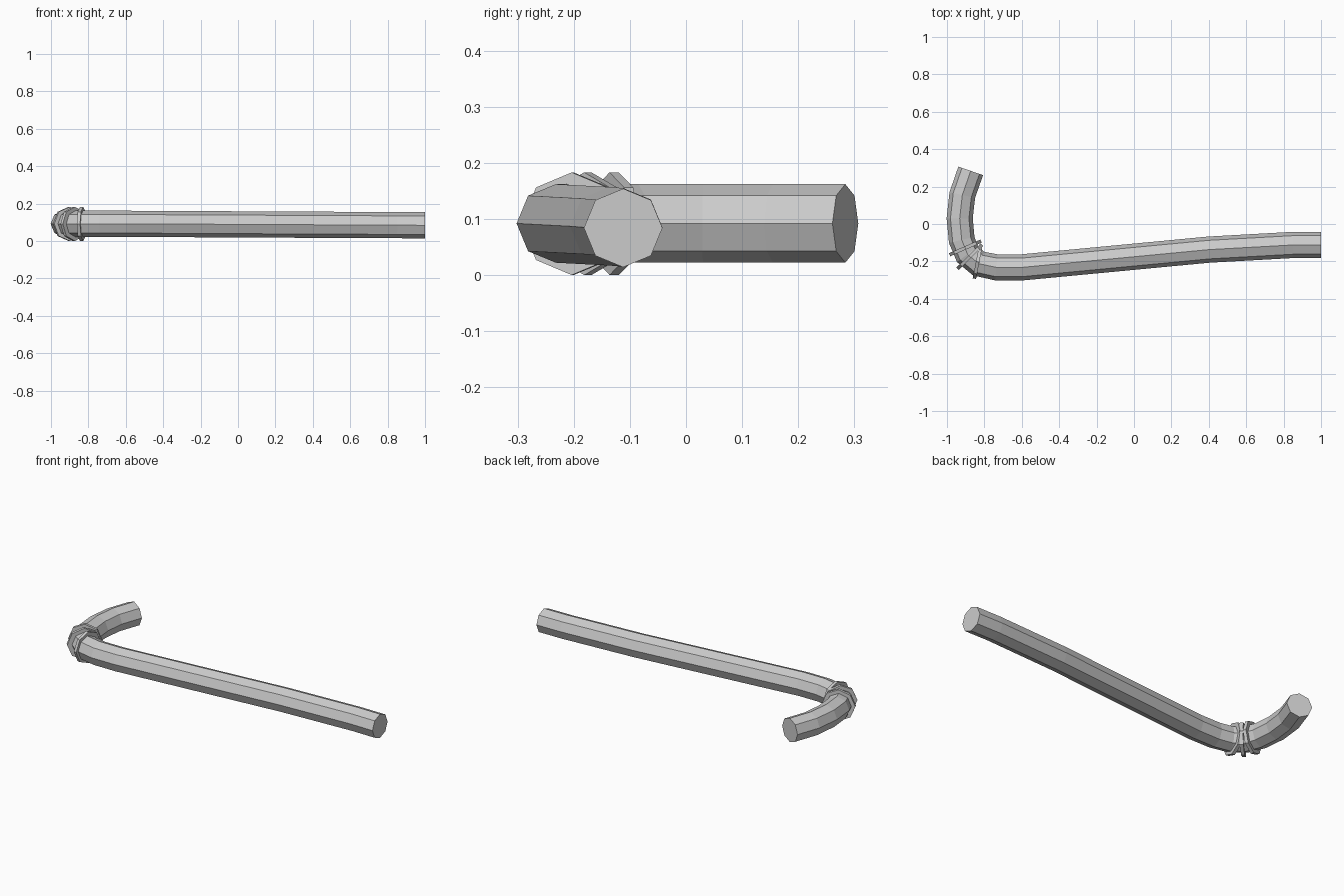
import bpy, bmesh
from math import cos, sin, pi
from mathutils import Vector

if "Cube" in bpy.data.objects:
    bpy.data.objects.remove(bpy.data.objects["Cube"])

UP = Vector((0, 0, 1))


def sweep(name, path, radii, sides=8):
    """Sweep an octagon (corner at the top) along a path, with capped ends."""
    pts = [Vector(p) for p in path]
    bm = bmesh.new()
    rings = []
    for i, p in enumerate(pts):
        a, b = pts[max(i - 1, 0)], pts[min(i + 1, len(pts) - 1)]
        t = (b - p).normalized() if i == 0 else (p - a).normalized()
        if 0 < i < len(pts) - 1:
            t = (t + (b - p).normalized()).normalized()
        side = t.cross(UP).normalized()
        up = side.cross(t)
        rings.append([bm.verts.new(p + radii[i] * (side * sin(2 * pi * k / sides) + up * cos(2 * pi * k / sides)))
                      for k in range(sides)])
    for r, s in zip(rings, rings[1:]):
        for k in range(sides):
            n = (k + 1) % sides
            bm.faces.new((r[k], r[n], s[n], s[k]))
    bm.faces.new(rings[0])
    bm.faces.new(rings[-1])
    bmesh.ops.recalc_face_normals(bm, faces=bm.faces)
    mesh = bpy.data.meshes.new(name)
    bm.to_mesh(mesh)
    bm.free()
    obj = bpy.data.objects.new(name, mesh)
    bpy.context.collection.objects.link(obj)
    return obj


# Shaft with the hooked handle
path = [(1, -.112, .084), (.85, -.112, .085), (.4, -.137, .087), (0, -.175, .089),
        (-.6, -.232, .092), (-.735, -.232, .092), (-.83, -.212, .092), (-.89, -.162, .092),
        (-.921, -.085, .092), (-.932, .03, .092), (-.918, .155, .092), (-.873, .284, .092)]
sweep("cane_shaft", path, [.07] * len(path))

# Raised bands around the bend: centre, direction, half thickness
bands = [((-.836, -.202), (-.98, .19), .009),
         ((-.878, -.175), (-.70, .71), .009),
         ((-.902, -.128), (-.40, .92), .009)]
for i, (c, d, h) in enumerate(bands):
    c = Vector((*c, .0915))
    d = Vector((*d, 0)).normalized()
    sweep(f"grip_band_{i + 1}", [c - d * h, c + d * h], [.0915, .0915])
